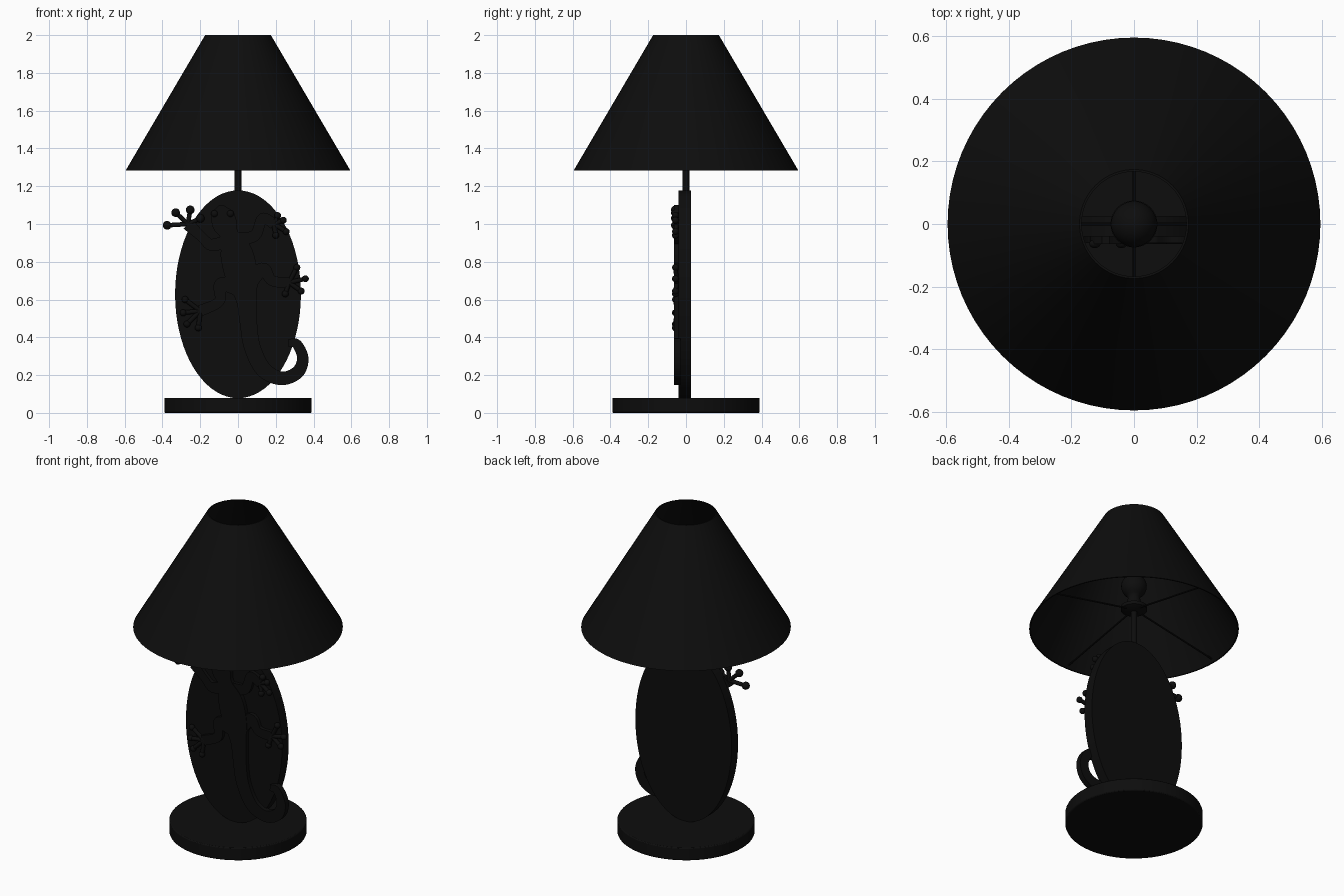
import bpy, bmesh, math
from mathutils import Vector

cube = bpy.data.objects.get("Cube")
if cube:
    bpy.data.objects.remove(cube)

black = bpy.data.materials.new("black")
black.use_nodes = True
black.diffuse_color = (0.004, 0.004, 0.004, 1)
black.node_tree.nodes["Principled BSDF"].inputs["Base Color"].default_value = (0.004, 0.004, 0.004, 1)


def finish(obj, name, smooth=True):
    obj.name = name
    obj.data.materials.clear()
    obj.data.materials.append(black)
    bpy.ops.object.select_all(action='DESELECT')
    obj.select_set(True)
    bpy.context.view_layer.objects.active = obj
    if smooth:
        bpy.ops.object.shade_smooth_by_angle(angle=math.radians(35))
    return obj


def bevel(obj, width):
    mod = obj.modifiers.new("edge", 'BEVEL')
    mod.width, mod.segments, mod.limit_method = width, 2, 'ANGLE'


def lathe(name, profile, segments=64):
    """Revolve (radius, z) pairs about the z axis."""
    bm = bmesh.new()
    verts = [bm.verts.new((r, 0, z)) for r, z in profile]
    edges = [bm.edges.new(pair) for pair in zip(verts, verts[1:])]
    bmesh.ops.spin(bm, geom=verts + edges, axis=(0, 0, 1), cent=(0, 0, 0),
                   angle=math.tau, steps=segments)
    bmesh.ops.remove_doubles(bm, verts=bm.verts, dist=1e-4)
    bmesh.ops.recalc_face_normals(bm, faces=bm.faces)
    return to_object(bm, name)


def to_object(bm, name):
    mesh = bpy.data.meshes.new(name)
    bm.to_mesh(mesh)
    bm.free()
    obj = bpy.data.objects.new(name, mesh)
    bpy.context.collection.objects.link(obj)
    return finish(obj, name)


def rod(name, a, b, radius, sides=12):
    a, b = Vector(a), Vector(b)
    bpy.ops.mesh.primitive_cylinder_add(vertices=sides, radius=radius, depth=(b - a).length,
                                        location=(a + b) / 2)
    obj = bpy.context.object
    obj.rotation_euler = (b - a).to_track_quat('Z', 'Y').to_euler()
    return finish(obj, name)


def smooth_path(points, steps=8):
    """Catmull-Rom through (x, z, half_width) points."""
    p = [Vector(q) for q in points]
    p = [2 * p[0] - p[1]] + p + [2 * p[-1] - p[-2]]
    out = []
    for a, b, c, d in zip(p, p[1:], p[2:], p[3:]):
        for i in range(steps):
            t = i / steps
            out.append(0.5 * (2 * b + (c - a) * t + (2 * a - 5 * b + 4 * c - d) * t * t
                              + (3 * b - a - 3 * c + d) * t ** 3))
    return out + [p[-2]]


def ribbon(name, points, front=-0.064, back=-0.03):
    """Flat strip of changing width lying on the plate, extruded in y."""
    path = smooth_path(points)
    bm = bmesh.new()
    rows = []
    for i, q in enumerate(path):
        d = path[min(i + 1, len(path) - 1)] - path[max(i - 1, 0)]
        n = Vector((-d.y, d.x)).normalized() * max(q.z, 0.004)
        rows.append([bm.verts.new((q.x + s * n.x, y, q.y + s * n.y))
                     for s, y in ((1, front), (-1, front), (-1, back), (1, back))])
    for a, b in zip(rows, rows[1:]):
        for k in range(4):
            bm.faces.new((a[k], a[(k + 1) % 4], b[(k + 1) % 4], b[k]))
    bm.faces.new(rows[0])
    bm.faces.new(rows[-1])
    bmesh.ops.recalc_face_normals(bm, faces=bm.faces)
    return to_object(bm, name)


def ball(name, location, scale):
    bpy.ops.mesh.primitive_uv_sphere_add(segments=20, ring_count=12, radius=1, location=location)
    obj = bpy.context.object
    obj.scale = scale
    return finish(obj, name)


# Round foot
bpy.ops.mesh.primitive_cylinder_add(vertices=64, radius=0.39, depth=0.08, location=(0, 0, 0.04))
bevel(finish(bpy.context.object, "base"), 0.006)

# Oval upright plate
bpy.ops.mesh.primitive_cylinder_add(vertices=72, radius=1, depth=0.065, location=(0, -0.007, 0.628),
                                    rotation=(math.pi / 2, 0, 0))
plate = bpy.context.object
plate.scale = (0.333, 0.55, 1)
finish(plate, "oval_plate")

# Stem, socket and bulb
rod("stem", (0, 0, 1.15), (0, 0, 1.42), 0.018, 20)
lathe("socket", [(0, 1.39), (0.04, 1.39), (0.075, 1.405), (0.075, 1.425), (0.04, 1.44),
                 (0.035, 1.48), (0, 1.48)], 32)
lathe("bulb", [(0, 1.45), (0.03, 1.46), (0.035, 1.49)]
      + [(0.073 * math.sin(a), 1.56 - 0.073 * math.cos(a))
         for a in [0.6 + (math.pi - 0.6) * i / 12 for i in range(13)]], 32)

# Hollow lampshade and its spokes
shade = lathe("lampshade", [(0.595, 1.283), (0.174, 2.0), (0.167, 2.0), (0.587, 1.283), (0.595, 1.283)], 80)
for i in range(4):
    a = i * math.pi / 2
    rod("shade_spoke", (0, 0, 1.41), (0.575 * math.cos(a), 0.575 * math.sin(a), 1.3), 0.005, 8)

# Lizard body with curled tail
ribbon("lizard_body", [(-0.09, 1.10, 0.012), (-0.085, 1.06, 0.055), (-0.07, 1.0, 0.065),
                       (-0.045, 0.94, 0.05), (-0.01, 0.85, 0.085), (0.02, 0.72, 0.085),
                       (0.045, 0.6, 0.055), (0.055, 0.48, 0.046), (0.075, 0.35, 0.044),
                       (0.135, 0.23, 0.042), (0.23, 0.183, 0.036), (0.315, 0.215, 0.034),
                       (0.343, 0.29, 0.030), (0.31, 0.365, 0.026), (0.265, 0.37, 0.018)])
for x in (-0.125, -0.04):
    ball("lizard_eye", (x, -0.063, 1.055), (0.018, 0.014, 0.018))

# Legs: path of each leg, then toe tips spread from its end
legs = {
    "front_right": ([(-0.05, 0.91, 0.035), (-0.14, 0.89, 0.032), (-0.19, 0.93, 0.026), (-0.265, 1.0, 0.034)],
                    [(-0.375, 0.993), (-0.33, 1.06), (-0.253, 1.075), (-0.2, 1.03)]),
    "front_left": ([(0.0, 0.92, 0.035), (0.09, 0.94, 0.03), (0.13, 1.03, 0.028), (0.19, 1.0, 0.028)],
                   [(0.255, 0.96), (0.21, 1.045), (0.24, 1.02), (0.2, 0.94)]),
    "rear_left": ([(0.04, 0.67, 0.045), (0.13, 0.76, 0.036), (0.18, 0.70, 0.028), (0.27, 0.69, 0.03)],
                  [(0.312, 0.77), (0.357, 0.71), (0.335, 0.645), (0.25, 0.63)]),
    "rear_right": ([(0.01, 0.66, 0.045), (-0.09, 0.68, 0.036), (-0.1, 0.59, 0.028), (-0.2, 0.54, 0.03)],
                   [(-0.28, 0.6), (-0.29, 0.53), (-0.27, 0.47), (-0.21, 0.45)]),
}
for name, (path, toes) in legs.items():
    ribbon(name + "_leg", path, front=-0.061)
    x, z, _ = path[-1]
    for tx, tz in toes:
        rod(name + "_toe", (x, -0.05, z), (tx, -0.055, tz), 0.012)
        size = 0.023 if name == "front_right" else 0.018
        ball(name + "_toe_pad", (tx, -0.056, tz), (size, size, size))
